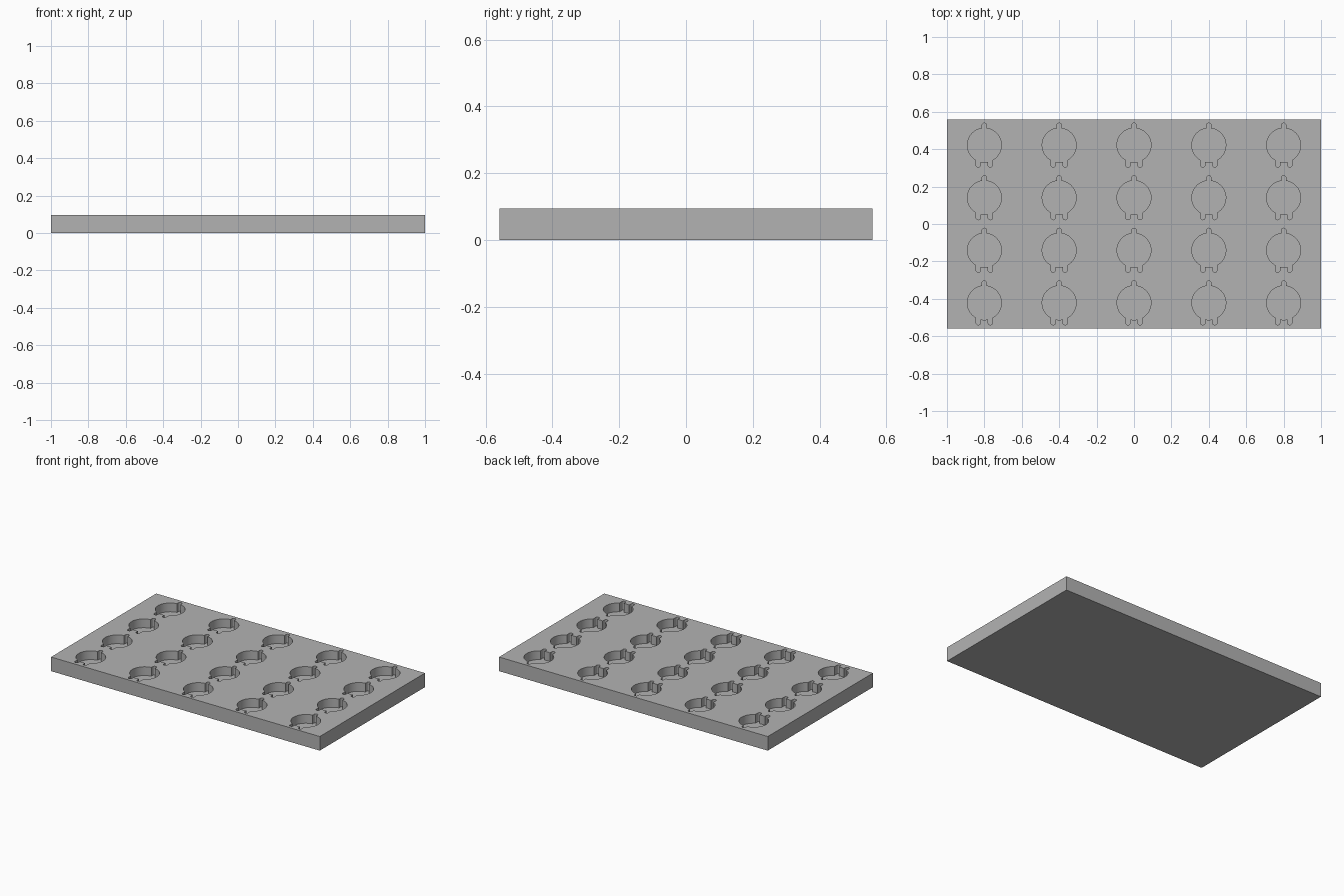
import bpy, bmesh
from math import cos, sin, pi, asin, sqrt, radians

cube = bpy.data.objects.get("Cube")
if cube:
    bpy.data.objects.remove(cube, do_unlink=True)

LENGTH, WIDTH, HEIGHT = 2.0, 1.118, 0.095
FLOOR = 0.036            # height of the pocket floors
RADIUS = 0.091           # round pocket
REACH = 0.118            # how far the notches reach from the pocket centre
NOTCH = 0.0125           # half width of a notch
SPLAY = 0.032            # sideways offset of the two front notches

grey = bpy.data.materials.new("plain grey")
grey.use_nodes = True
colour = (0.45, 0.45, 0.45, 1)
grey.diffuse_color = colour
grey.node_tree.nodes["Principled BSDF"].inputs["Base Color"].default_value = colour


def arc(start, end, steps):
    """Points on the pocket circle."""
    angles = [start + (end - start) * i / steps for i in range(steps + 1)]
    return [(RADIUS * cos(a), RADIUS * sin(a)) for a in angles]


def notch(x, side):
    """Rounded notch end, walked counter-clockwise; side is +1 back, -1 front."""
    points = []
    for i in range(9):
        a = pi * i / 8
        points.append((x + side * NOTCH * cos(a), side * (REACH - NOTCH + NOTCH * sin(a))))
    return points


def pocket_outline():
    """Circle with one notch at the back and two at the front."""
    back = asin(NOTCH / RADIUS)
    inner = asin((SPLAY - NOTCH) / RADIUS)
    outer = asin((SPLAY + NOTCH) / RADIUS)
    return (notch(0, 1)
            + arc(pi / 2 + back, 1.5 * pi - outer, 24)
            + notch(-SPLAY, -1)
            + arc(1.5 * pi - inner, 1.5 * pi + inner, 4)
            + notch(SPLAY, -1)
            + arc(1.5 * pi + outer, 2.5 * pi - back, 24))


def make_object(name, bm):
    bmesh.ops.recalc_face_normals(bm, faces=bm.faces)
    mesh = bpy.data.meshes.new(name)
    bm.to_mesh(mesh)
    bm.free()
    mesh.materials.append(grey)
    obj = bpy.data.objects.new(name, mesh)
    bpy.context.collection.objects.link(obj)
    return obj


# Solid tray block
bm = bmesh.new()
bmesh.ops.create_cube(bm, size=1)
bmesh.ops.scale(bm, vec=(LENGTH, WIDTH, HEIGHT), verts=bm.verts)
bmesh.ops.translate(bm, vec=(0, 0, HEIGHT / 2), verts=bm.verts)
tray = make_object("tray", bm)

# Cutter with a grid of five by four notched pockets
bm = bmesh.new()
outline = pocket_outline()
for column in range(5):
    for row in range(4):
        cx, cy = (column - 2) * 0.4, (row - 1.5) * 0.281
        face = bm.faces.new([bm.verts.new((cx + x, cy + y, FLOOR)) for x, y in outline])
        wall = bmesh.ops.extrude_face_region(bm, geom=[face], use_keep_orig=True)
        top = [v for v in wall["geom"] if isinstance(v, bmesh.types.BMVert)]
        bmesh.ops.translate(bm, vec=(0, 0, HEIGHT), verts=top)
cutter = make_object("pocket_cutter", bm)
cutter.hide_render = True

# Cut the pockets and discard the cutter
cut = tray.modifiers.new("pockets", 'BOOLEAN')
cut.operation = 'DIFFERENCE'
cut.solver = 'EXACT'
cut.object = cutter
bpy.ops.object.select_all(action='DESELECT')
tray.select_set(True)
bpy.context.view_layer.objects.active = tray
bpy.ops.object.modifier_apply(modifier=cut.name)
bpy.data.objects.remove(cutter, do_unlink=True)
bpy.ops.object.shade_smooth_by_angle(angle=radians(30))
